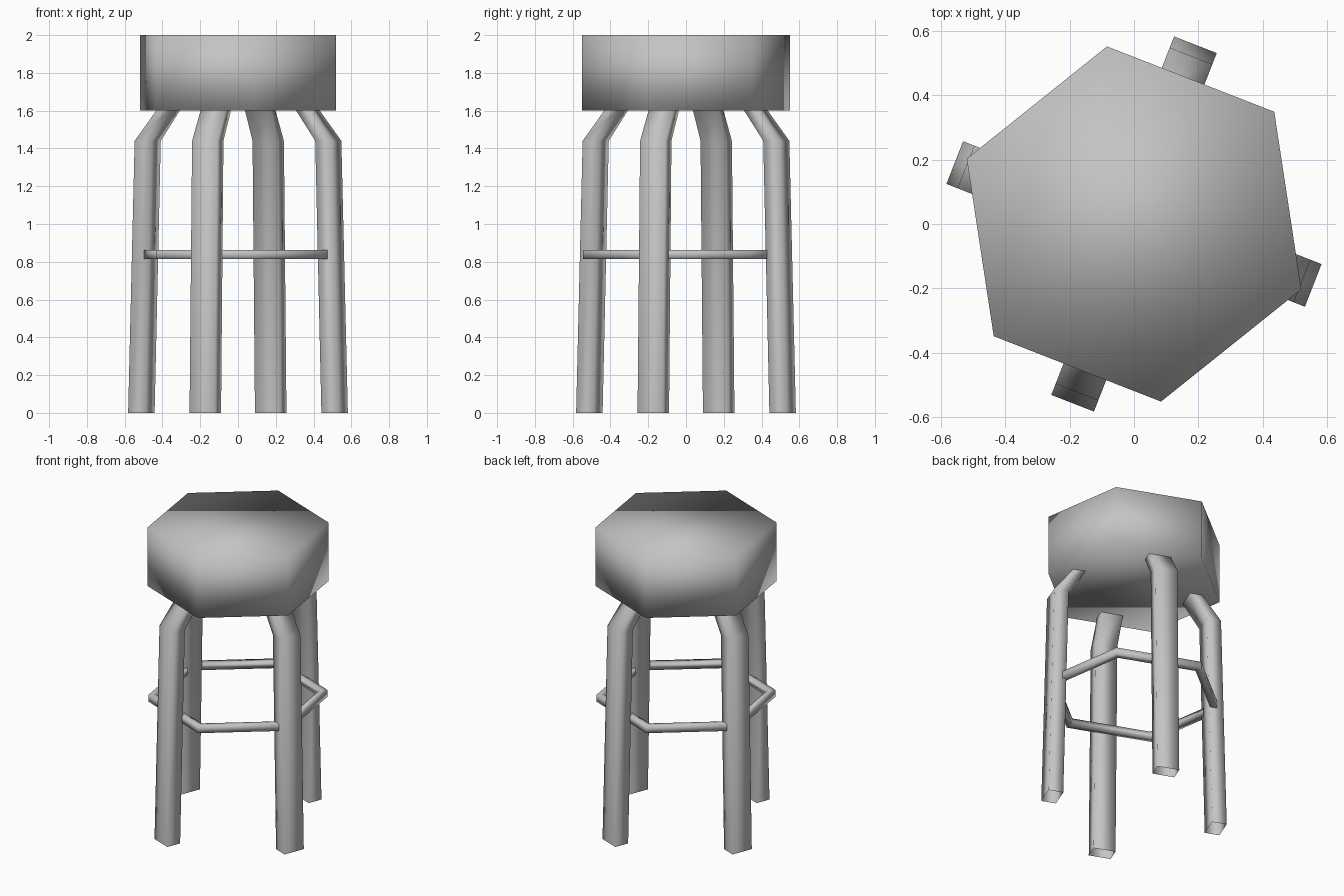
import bpy
import bmesh
from math import radians, cos, sin, pi
from mathutils import Matrix

cube = bpy.data.objects.get("Cube")
if cube:
    bpy.data.objects.remove(cube, do_unlink=True)

TURN = radians(-21.35)  # the whole stool is turned about z

grey = bpy.data.materials.new("plain grey")
grey.use_nodes = True
grey.diffuse_color = (0.55, 0.55, 0.55, 1)
grey.node_tree.nodes["Principled BSDF"].inputs["Base Color"].default_value = (0.55, 0.55, 0.55, 1)


def finish(name, bm, angle):
    """Turn a bmesh into a smooth grey object, rotated about z."""
    bmesh.ops.recalc_face_normals(bm, faces=bm.faces)
    bm.transform(Matrix.Rotation(angle, 4, "Z"))
    for face in bm.faces:
        face.smooth = True
    mesh = bpy.data.meshes.new(name)
    bm.to_mesh(mesh)
    bm.free()
    mesh.materials.append(grey)
    obj = bpy.data.objects.new(name, mesh)
    bpy.context.collection.objects.link(obj)
    return obj


def bridge(bm, a, b):
    """Join two loops of vertices with quads."""
    n = len(a)
    for i in range(n):
        j = (i + 1) % n
        bm.faces.new((a[i], a[j], b[j], b[i]))


def hexagon(bm, radius, z):
    return [bm.verts.new((radius * cos(k * pi / 3), radius * sin(k * pi / 3), z))
            for k in range(6)]


# Seat: thick six-sided cushion
bm = bmesh.new()
lower = hexagon(bm, 0.557, 1.6)
upper = hexagon(bm, 0.557, 2.0)
bridge(bm, lower, upper)
bm.faces.new(lower)
bm.faces.new(upper)
finish("seat", bm, TURN)

# Footrest: six-sided ring of square bar
bm = bmesh.new()
profile = [(0.552, 0.815), (0.552, 0.862), (0.505, 0.862), (0.505, 0.815)]
loops = [hexagon(bm, r, z) for r, z in profile]
for k in range(4):
    bridge(bm, loops[k], loops[(k + 1) % 4])
finish("footrest_ring", bm, TURN)

# Legs: open four-sided tubes that bend inwards below the seat
sections = [(0, 0.587, 0.492), (1.44, 0.55, 0.457), (1.61, 0.42, 0.342)]  # z, outer, inner
side_a, side_b = -0.046, 0.096
for k, place in enumerate(("left", "back", "right", "front")):
    bm = bmesh.new()
    loops = [[bm.verts.new(p) for p in ((outer, side_a, z), (outer, side_b, z),
                                        (inner, side_b, z), (inner, side_a, z))]
             for z, outer, inner in sections]
    for a, b in zip(loops, loops[1:]):
        bridge(bm, a, b)
    finish(place + "_leg", bm, TURN + k * pi / 2)
